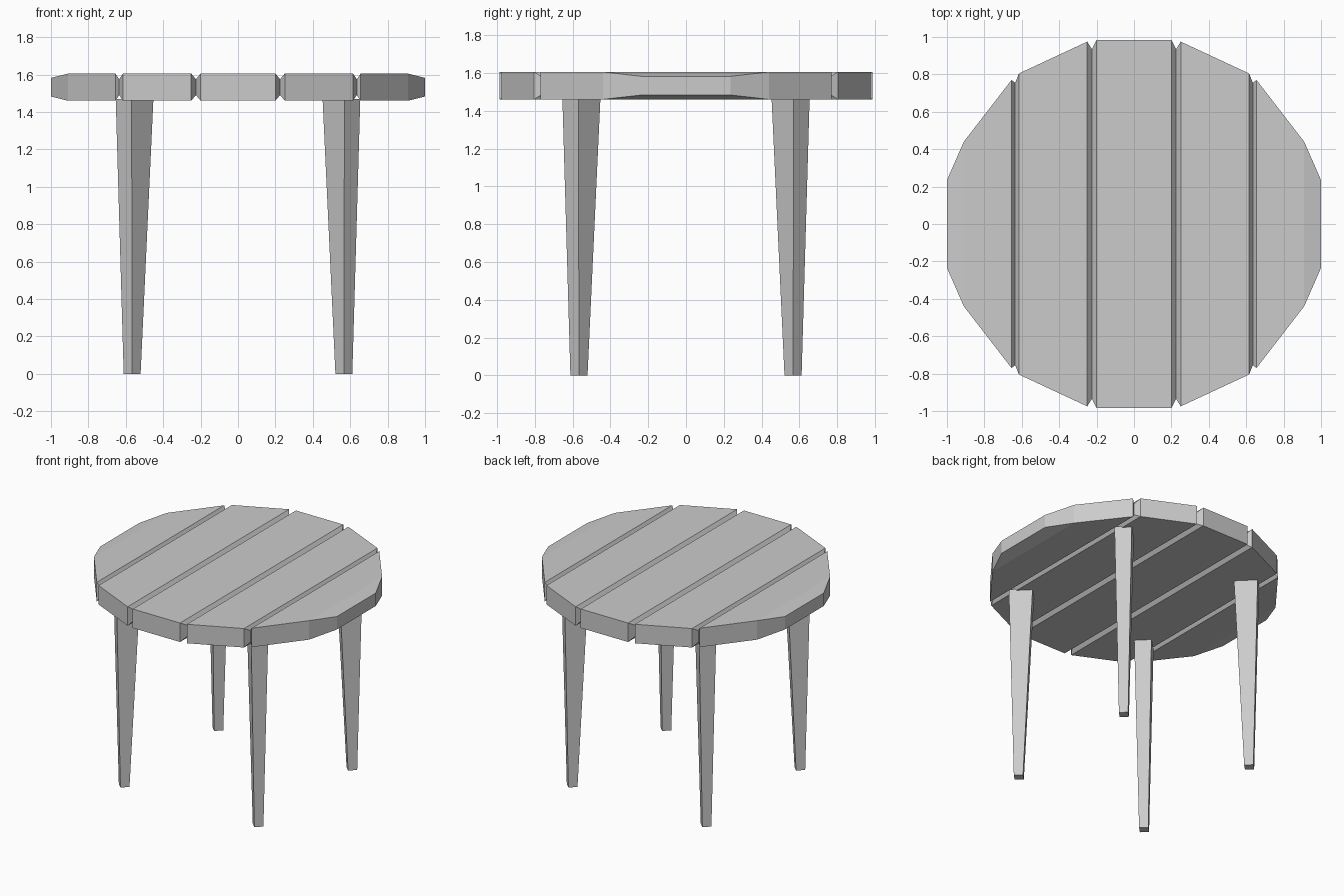
import bpy, bmesh
from math import sqrt

if "Cube" in bpy.data.objects:
    bpy.data.objects.remove(bpy.data.objects["Cube"])

def loft(name, rings):
    """Skin a list of four-point rings and cap both ends."""
    bm = bmesh.new()
    loops = [[bm.verts.new(p) for p in ring] for ring in rings]
    for a, b in zip(loops, loops[1:]):
        for i in range(4):
            j = (i + 1) % 4
            bm.faces.new((a[i], a[j], b[j], b[i]))
    bm.faces.new(loops[0])
    bm.faces.new(loops[-1])
    bmesh.ops.recalc_face_normals(bm, faces=bm.faces)
    mesh = bpy.data.meshes.new(name)
    bm.to_mesh(mesh)
    bm.free()
    obj = bpy.data.objects.new(name, mesh)
    bpy.context.collection.objects.link(obj)
    return obj

# Plank top: sections across x as (x, half length, inset from full thickness)
Z0, Z1 = 1.46, 1.605
half = [(0.20, 0.985, 0), (0.225, 0.935, 0.03), (0.25, 0.975, 0),
        (0.615, 0.805, 0), (0.635, 0.755, 0.03), (0.655, 0.77, 0),
        (0.91, 0.44, 0), (1.0, 0.235, 0.023)]
sections = [(-x, y, d) for x, y, d in reversed(half)] + half
loft("plank_top", [[(x, -y, Z0 + d), (x, y, Z0 + d), (x, y, Z1 - d), (x, -y, Z1 - d)]
                   for x, y, d in sections])

# Tapered legs, turned to face the corners
def leg_ring(sx, sy, centre, radial, tangential, z):
    s = 1 / sqrt(2)
    pts = []
    for r, t in ((-1, -1), (1, -1), (1, 1), (-1, 1)):
        u, v = r * radial / 2, t * tangential / 2
        pts.append((sx * (centre + (u - v) * s), sy * (centre + (u + v) * s), z))
    return pts

for side, sx in (("left", -1), ("right", 1)):
    for end, sy in (("front", -1), ("back", 1)):
        loft(f"{end}_{side}_leg", [leg_ring(sx, sy, 0.566, 0.064, 0.064, 0),
                                   leg_ring(sx, sy, 0.553, 0.165, 0.12, 1.47)])
